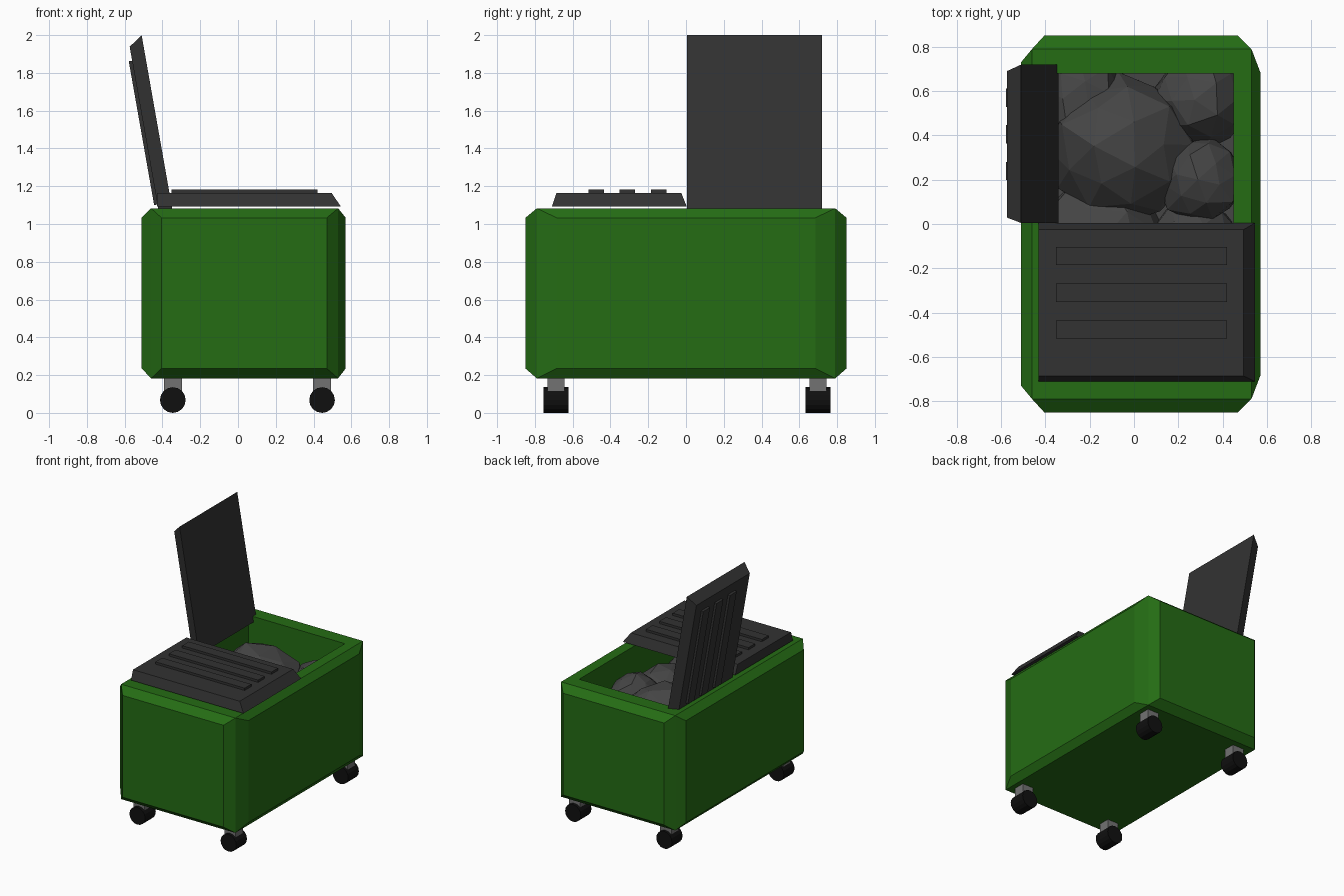
import bpy, bmesh, math, random
from mathutils import Matrix, Vector

if "Cube" in bpy.data.objects:
    bpy.data.objects.remove(bpy.data.objects["Cube"])

random.seed(4)


def material(name, r, g, b):
    m = bpy.data.materials.new(name)
    m.diffuse_color = (r, g, b, 1)
    m.use_nodes = True
    m.node_tree.nodes["Principled BSDF"].inputs["Base Color"].default_value = m.diffuse_color
    return m


GREEN = material("green_paint", 0.018, 0.15, 0.007)
DARK = material("dark_plastic", 0.032, 0.032, 0.032)
STONE = material("dark_rubbish", 0.06, 0.06, 0.06)
BLACK = material("rubber", 0.005, 0.005, 0.005)
STEEL = material("steel", 0.17, 0.17, 0.17)


def finish(bm, name, mat):
    bmesh.ops.recalc_face_normals(bm, faces=bm.faces)
    me = bpy.data.meshes.new(name)
    bm.to_mesh(me)
    bm.free()
    me.materials.append(mat)
    ob = bpy.data.objects.new(name, me)
    bpy.context.collection.objects.link(ob)
    return ob


def hull(bm, points):
    verts = [bm.verts.new(p) for p in points]
    bmesh.ops.convex_hull(bm, input=verts)
    bmesh.ops.dissolve_limit(bm, angle_limit=0.01, verts=bm.verts, edges=bm.edges)


def box(bm, x0, x1, y0, y1, z0, z1):
    m = Matrix.Translation(((x0 + x1) / 2, (y0 + y1) / 2, (z0 + z1) / 2))
    m = m @ Matrix.Diagonal((x1 - x0, y1 - y0, z1 - z0, 1))
    bmesh.ops.create_cube(bm, size=1, matrix=m)


# Bin body: chamfered box, hollowed from the top
bm = bmesh.new()
pts = []
for s in (-1, 1):
    for z_face, z_side in ((0.183, 0.235), (1.083, 1.033)):
        pts += [(-0.46, s * 0.79, z_face), (0.53, s * 0.79, z_face),
                (-0.405, s * 0.85, z_side), (0.47, s * 0.85, z_side),
                (-0.51, s * 0.73, z_side), (0.57, s * 0.685, z_side)]
hull(bm, pts)
top = max(bm.faces, key=lambda f: f.calc_center_median().z)
for z in (1.083, 0.3):
    bmesh.ops.inset_individual(bm, faces=[top], thickness=0.05)
    for v in top.verts:
        v.co = Vector((-0.385 if v.co.x < 0 else 0.45, math.copysign(0.68, v.co.y), z))
finish(bm, "bin_body", GREEN)


# Lid: tapered slab with three ribs, hinged at its left edge (local origin)
def lid(name):
    bm = bmesh.new()
    hull(bm, [(0, -0.357, 0), (0.975, -0.357, 0), (0, 0.357, 0), (0.975, 0.357, 0),
              (0, -0.333, 0.073), (0.925, -0.333, 0.073),
              (0, 0.328, 0.073), (0.925, 0.328, 0.073)])
    for y in (-0.123, 0.043, 0.208):
        box(bm, 0.077, 0.85, y - 0.041, y + 0.041, 0.06, 0.091)
    return finish(bm, name, DARK)


closed = lid("closed_lid")
closed.location = (-0.43, -0.353, 1.092)
opened = lid("open_lid")
opened.location = (-0.341, 0.362, 1.04)
opened.rotation_euler.y = math.radians(-100)

# Rubbish: faceted lumps filling the bin (x, y, z, rx, ry, rz)
lumps = [(-0.06, 0.34, 0.74, 0.33, 0.33, 0.31),
         (0.30, 0.56, 0.74, 0.22, 0.22, 0.22),
         (0.30, 0.20, 0.79, 0.20, 0.19, 0.20),
         (-0.26, 0.57, 0.70, 0.22, 0.22, 0.22),
         (-0.15, -0.08, 0.68, 0.30, 0.30, 0.25),
         (0.28, -0.12, 0.70, 0.22, 0.24, 0.22),
         (-0.18, -0.46, 0.70, 0.28, 0.28, 0.22),
         (0.22, -0.46, 0.70, 0.26, 0.26, 0.22)]
bm = bmesh.new()
for x, y, z, rx, ry, rz in lumps:
    turn = Matrix.Rotation(random.uniform(0, 6), 4, (0.3, 0.5, 1))
    new = bmesh.ops.create_icosphere(bm, subdivisions=2, radius=1, matrix=turn)["verts"]
    for v in new:
        k = random.uniform(0.93, 1.07)
        v.co = Vector((x + v.co.x * rx * k, y + v.co.y * ry * k, z + v.co.z * rz * k))
# Shallow filler bed under the lumps
box(bm, -0.384, 0.449, -0.679, 0.679, 0.301, 0.70)
finish(bm, "rubbish_pile", STONE)

# Casters: wheel and bracket at each corner
for side, x in (("left", -0.345), ("right", 0.445)):
    for end, y in (("front", -0.688), ("back", 0.698)):
        bm = bmesh.new()
        m = Matrix.Translation((x, y, 0.068)) @ Matrix.Rotation(math.pi / 2, 4, "X")
        bmesh.ops.create_cone(bm, cap_ends=True, segments=16, radius1=0.068,
                              radius2=0.068, depth=0.132, matrix=m)
        finish(bm, f"{end}_{side}_wheel", BLACK)
        bm = bmesh.new()
        box(bm, x - 0.048, x + 0.048, y - 0.045, y + 0.045, 0.112, 0.2)
        finish(bm, f"{end}_{side}_bracket", STEEL)
